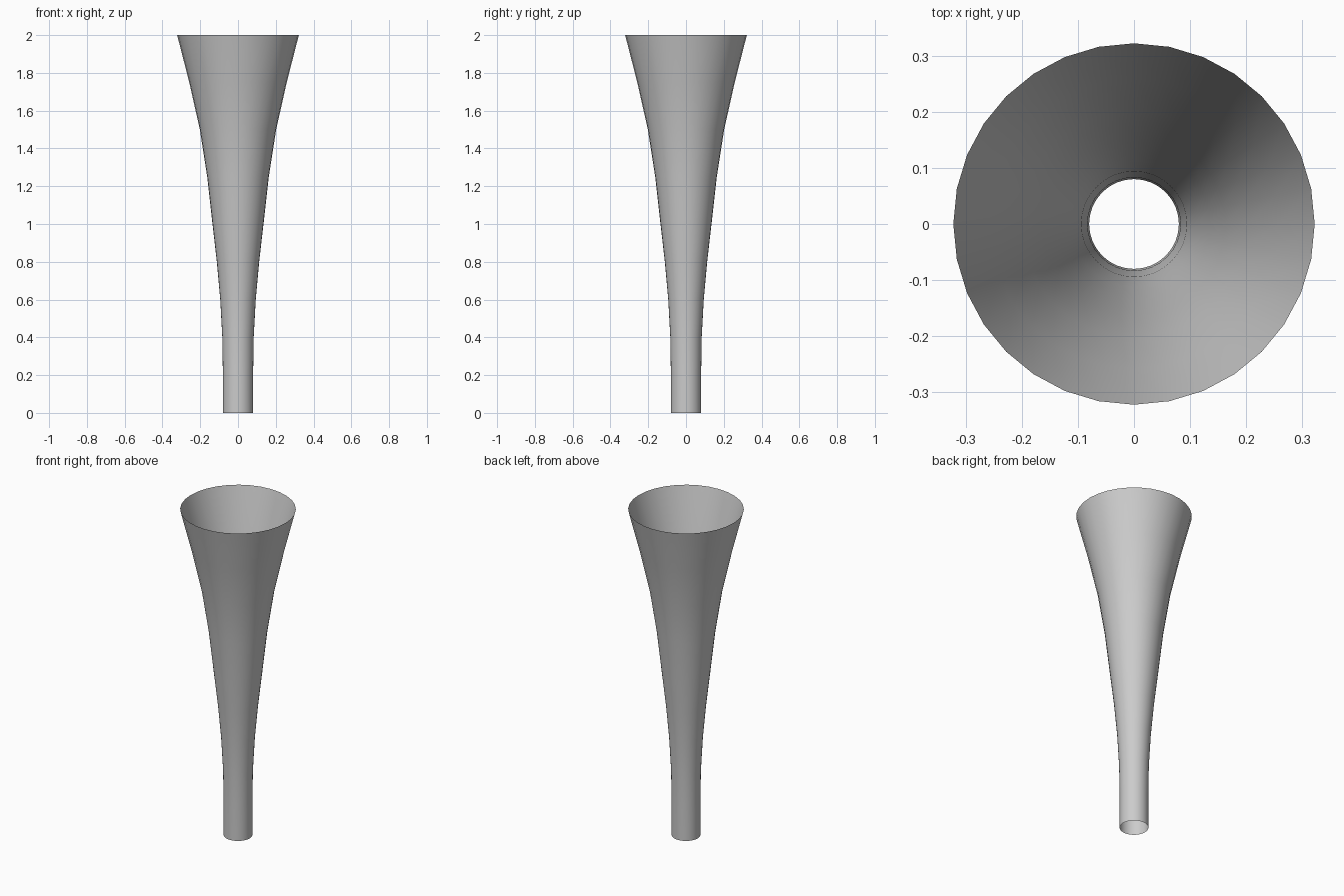
import bpy, bmesh
from math import sin, cos, tau, radians

if "Cube" in bpy.data.objects:
    bpy.data.objects.remove(bpy.data.objects["Cube"])

SIDES = 32
# flare profile: (radius, height)
PROFILE = [(0.08, 0), (0.08, 0.2), (0.083, 0.4), (0.094, 0.6), (0.112, 0.8),
           (0.135, 1.0), (0.163, 1.25), (0.202, 1.5), (0.258, 1.75), (0.322, 2.0)]

# open-ended flared tube, one ring of vertices per profile point
bm = bmesh.new()
rings = [[bm.verts.new((r * cos(tau * i / SIDES), r * sin(tau * i / SIDES), z))
          for i in range(SIDES)] for r, z in PROFILE]
for low, high in zip(rings, rings[1:]):
    for i in range(SIDES):
        j = (i + 1) % SIDES
        bm.faces.new((low[i], low[j], high[j], high[i]))

mesh = bpy.data.meshes.new("flared_tube")
bm.to_mesh(mesh)
bm.free()
tube = bpy.data.objects.new("flared_tube", mesh)
bpy.context.collection.objects.link(tube)

# smooth shading
bpy.context.view_layer.objects.active = tube
tube.select_set(True)
bpy.ops.object.shade_smooth_by_angle(angle=radians(30))
